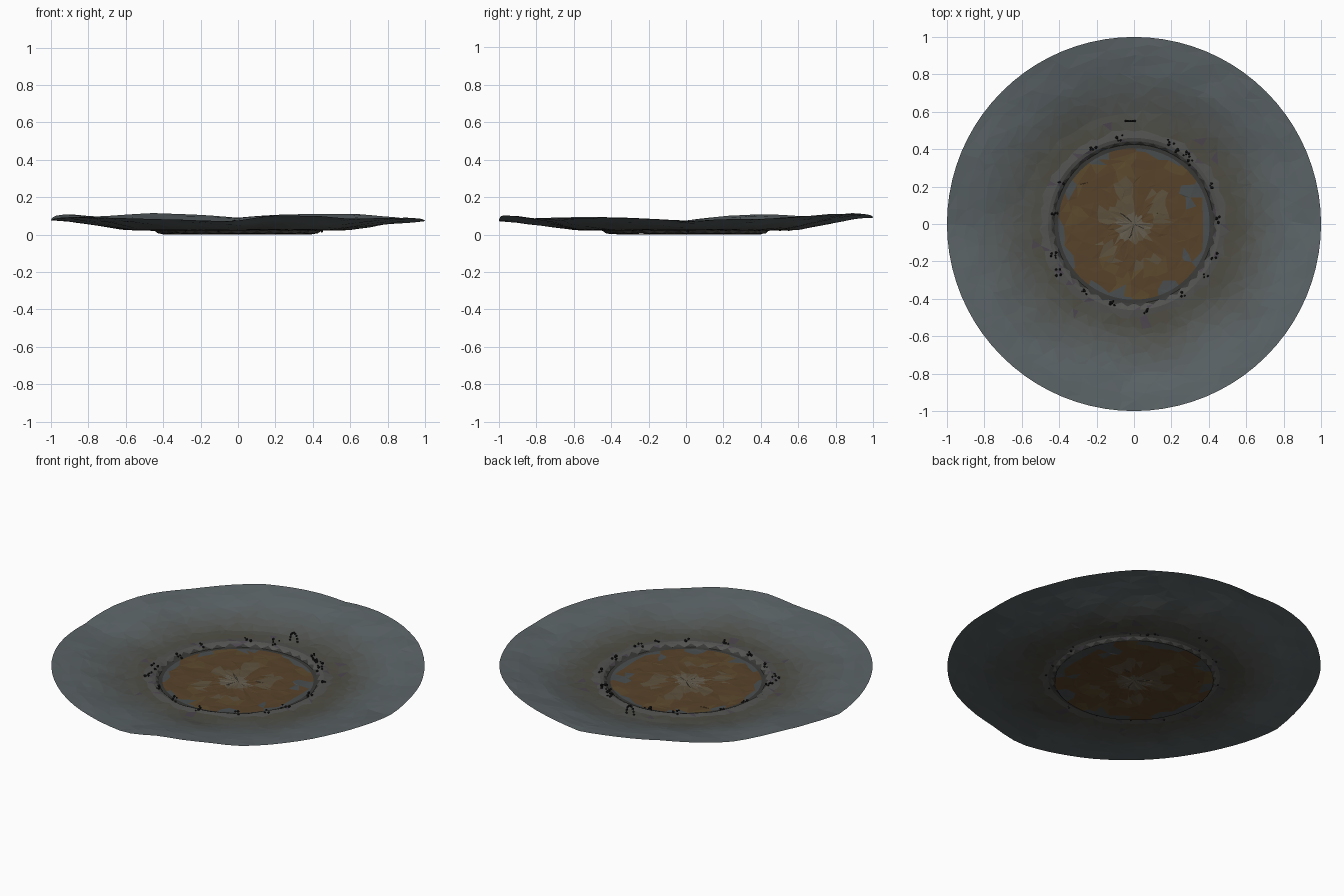
import bpy, bmesh, math, random
from mathutils import Vector, noise, Matrix

if "Cube" in bpy.data.objects:
    bpy.data.objects.remove(bpy.data.objects["Cube"])

random.seed(7)


def material(name, c):
    m = bpy.data.materials.new(name)
    m.diffuse_color = (*c, 1)
    m.use_nodes = True
    m.node_tree.nodes["Principled BSDF"].inputs["Base Color"].default_value = m.diffuse_color
    return m


def mix(a, b, t):
    return [x + (y - x) * t for x, y in zip(a, b)]


def lerp_table(tab, x):
    for (x0, y0), (x1, y1) in zip(tab, tab[1:]):
        if x <= x1:
            return y0 + (y1 - y0) * (x - x0) / (x1 - x0)
    return tab[-1][1]


def finish(bm, name, mats):
    me = bpy.data.meshes.new(name)
    bm.to_mesh(me)
    bm.free()
    for m in mats:
        me.materials.append(m)
    ob = bpy.data.objects.new(name, me)
    bpy.context.collection.objects.link(ob)
    return ob


def polar_sheet(radii, n, point, pick, centre=None):
    """Faceted ring grid; point(r, a) gives a vertex, pick(face) its material."""
    bm = bmesh.new()
    rings = [[bm.verts.new(point(i, r, k, 2 * math.pi * k / n)) for k in range(n)]
             for i, r in enumerate(radii)]
    for i, (a, b) in enumerate(zip(rings, rings[1:])):
        for k in range(n):
            j = (k + 1) % n
            if (i + k) % 2:
                tris = ((a[k], b[k], b[j]), (a[k], b[j], a[j]))
            else:
                tris = ((a[k], b[k], a[j]), (b[k], b[j], a[j]))
            for t in tris:
                bm.faces.new(t)
    if centre is not None:
        c = bm.verts.new(centre)
        for k in range(n):
            bm.faces.new((c, rings[0][k], rings[0][(k + 1) % n]))
    bm.normal_update()
    for f in bm.faces:
        f.material_index = pick(f.calc_center_median())
    return bm


# Rim height by angle in degrees, and the slope and bank profiles
RIM = [(0, .072), (12, .082), (25, .084), (38, .098), (52, .11), (65, .11), (78, .107),
       (90, .09), (102, .107), (118, .115), (138, .096), (155, .11), (168, .1), (180, .075),
       (195, .088), (212, .095), (232, .088), (252, .08), (268, .07), (280, .102),
       (295, .1), (306, .085), (322, .088), (335, .09), (348, .084), (360, .072)]
SLOPE = [(.5, 0), (.6, .08), (.7, .34), (.8, .62), (.9, .85), (1, 1)]
BANK = [(.40, .004), (.425, .005), (.442, .02), (.46, .026), (.5, .021), (.6, .02), (1, .02)]


def wobble(a):
    return .012 * noise.noise(Vector((math.cos(a) * 3, math.sin(a) * 3, 4)))


def ground(r, a):
    rim = lerp_table(RIM, math.degrees(a) % 360)
    w = 0 if r > .6 else wobble(a)
    z = lerp_table(BANK, max(r - w, .4))
    s = lerp_table(SLOPE, max(r, .5))
    bump = .006 * noise.noise(Vector((math.cos(a) * r * 7, math.sin(a) * r * 7, 1)))
    return z + (rim - .02) * s + bump * min(1, max(0, (r - .44) * 6)) * (1 if r < .97 else .3)


# Crater slope
dark, olive, slate = (.04, .04, .037), (.075, .072, .056), (.105, .126, .134)
steps = 10
slope_mats = [material("slope_%d" % i, mix(olive, slate, i / (steps - 1))) for i in range(steps)]
slope_mats += [material("bank", dark), material("ash", (.085, .085, .08)),
               material("violet_stain", (.07, .06, .075))]


def slope_point(i, r, k, a):
    if .46 < r < .99:
        a += random.uniform(-.025, .025)
        r += random.uniform(-.014, .014)
    return (r * math.cos(a), r * math.sin(a), ground(r, a))


def slope_pick(c):
    r = c.xy.length
    if r < .436:
        return steps
    if random.random() < .05 and r < .58:
        return steps + 2
    if r < .5:
        return steps + 1
    t = (r - .5) / .34 + .2 * noise.noise(c * 3)
    return min(steps - 1, max(0, int(t * steps)))


slope_radii = [.405, .425, .442, .46, .5, .55, .6, .65, .7, .75, .8, .85, .9, .95, 1]
finish(polar_sheet(slope_radii, 80, slope_point, slope_pick), "crater_slope", slope_mats)

# Pool floor with rusty patches
pool_mats = [material(n, c) for n, c in (
    ("rust", (.095, .055, .023)), ("ochre", (.105, .067, .027)),
    ("tan", (.11, .083, .048)), ("pale_centre", (.125, .105, .075)),
    ("slate_patch", (.068, .075, .078)))]


def pool_point(i, r, k, a):
    if r < .4:
        a += random.uniform(-.06, .06)
        r += random.uniform(-.015, .015)
    return (r * math.cos(a), r * math.sin(a), random.uniform(0, .004) if r < .4 else .003)


def pool_pick(c):
    r = c.xy.length
    cell = noise.cell(Vector((c.x * 11, c.y * 11, 3)))
    n = noise.noise(Vector((c.x * 9, c.y * 9, 8)))
    if r < .075 + .05 * n:
        return 3
    if r > .375 and n > -.12 or r > .31 and n > .38:
        return 4
    if r < .23 and cell > .45:
        return 2
    return 0 if cell < .5 else 1


pool_radii = [.05, .1, .15, .2, .25, .3, .34, .38, .425]
finish(polar_sheet(pool_radii, 40, pool_point, pool_pick, (0, 0, .002)), "pool_floor", pool_mats)


# Dark beads along the bank, plus one arch of beads at the back
def bead(bm, pos, size):
    bmesh.ops.create_icosphere(bm, subdivisions=1, radius=size, matrix=Matrix.Translation(pos))


bm = bmesh.new()
spots = [(.2, .44), (.22, .4), (.28, .37), (.3, .33), (.42, .2), (.44, .02), (.43, -.17),
         (-.42, .06), (-.43, -.17), (-.4, -.26), (-.39, .22), (-.22, .41), (.06, -.46),
         (-.12, -.43), (.27, -.38), (-.27, -.36), (.38, -.28), (-.08, .46)]
for x, y in spots:
    z = ground(math.hypot(x, y), math.atan2(y, x))
    for j in range(random.randint(3, 5)):
        bead(bm, (x + random.uniform(-.018, .018), y + random.uniform(-.018, .018),
                  z + .006 * j), random.uniform(.005, .009))
finish(bm, "bank_beads", [material("charcoal", (.012, .013, .012))])

bm = bmesh.new()
for j in range(9):
    t = math.pi * j / 8
    bead(bm, (-.02 + .024 * math.cos(t), .55, .025 + .048 * math.sin(t)), .007)
finish(bm, "bead_arch", [bpy.data.materials["charcoal"]])
